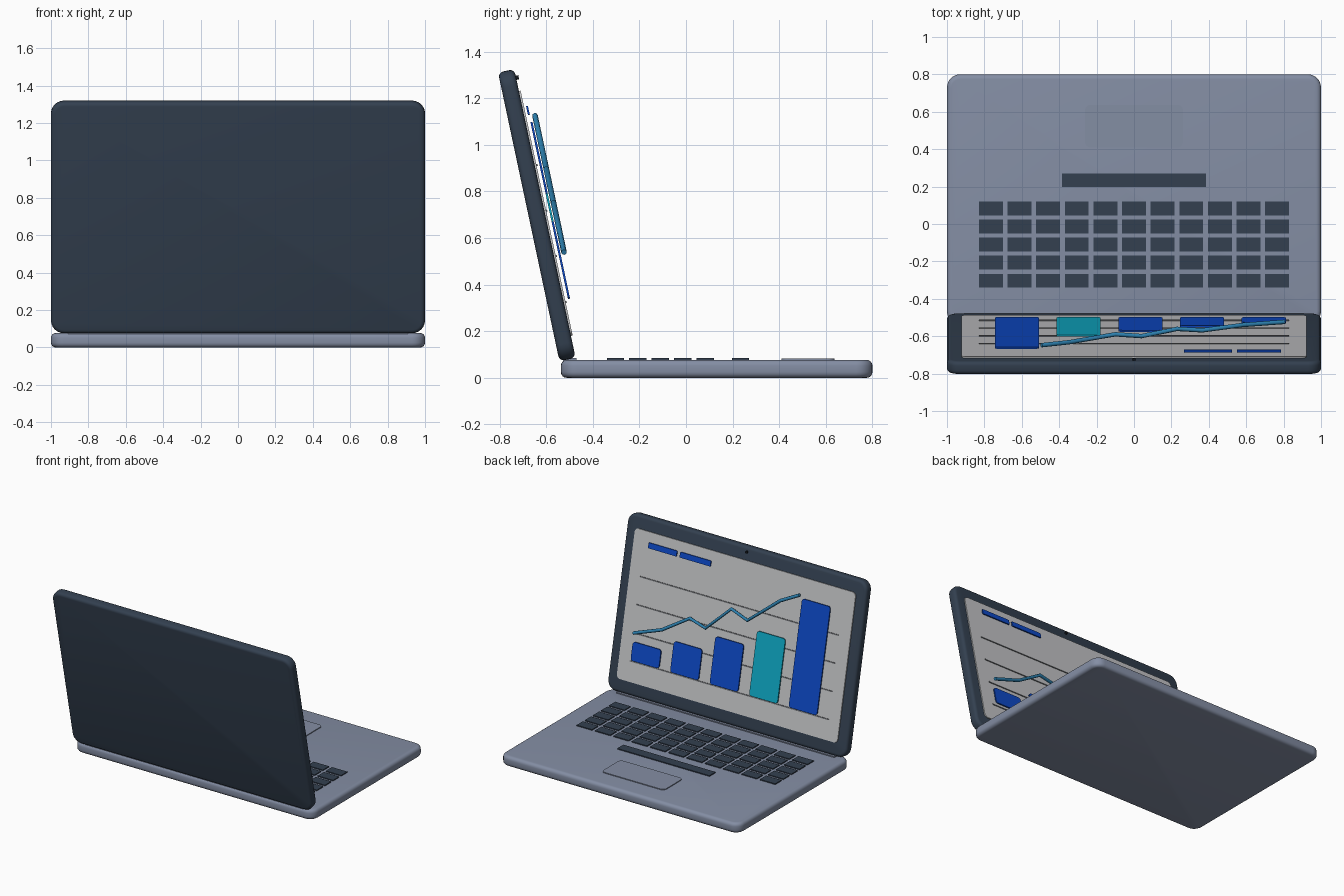
import bpy, bmesh, math
from mathutils import Matrix, Vector

if "Cube" in bpy.data.objects:
    bpy.data.objects.remove(bpy.data.objects["Cube"])


def material(name, r, g, b):
    lin = [((c / 255 + 0.055) / 1.055) ** 2.4 if c > 10 else c / 255 / 12.92 for c in (r, g, b)]
    m = bpy.data.materials.new(name)
    m.diffuse_color = (*lin, 1)
    m.use_nodes = True
    m.node_tree.nodes["Principled BSDF"].inputs["Base Color"].default_value = m.diffuse_color
    return m


GREY = material("body grey", 132, 142, 164)
DARK = material("dark slate", 51, 64, 80)
SCREEN = material("screen light grey", 197, 198, 200)
LINE = material("grid line grey", 120, 122, 126)
BLUE = material("chart blue", 13, 73, 200)
TEAL = material("chart teal", 14, 170, 198)
TREND = material("trend blue", 46, 132, 180)
BLACK = material("camera black", 18, 22, 28)

# Lid frame: local y runs up the lid, local z points out of the screen
A = math.radians(12)
S, C = math.sin(A), math.cos(A)
LID = Matrix(((-1, 0, 0, 0), (0, -S, C, -0.64), (0, C, S, 0.698), (0, 0, 0, 1)))
FLAT = Matrix.Identity(4)


def finish(obj, mat, frame):
    obj.data.materials.append(mat)
    obj.matrix_world = frame
    bpy.context.collection.objects.link(obj)
    return obj


def slab(name, x, y, z, mat, frame=FLAT, corner=0.0, edge=0.0):
    """Box from (min, max) ranges, with rounded plan corners and softened rims."""
    bm = bmesh.new()
    bmesh.ops.create_cube(bm, size=1)
    for v in bm.verts:
        v.co = Vector([(r[0] + r[1]) / 2 + k * (r[1] - r[0]) for k, r in zip(v.co, (x, y, z))])
    if corner:
        upright = [e for e in bm.edges if abs(e.verts[0].co.z - e.verts[1].co.z) > 1e-5]
        bmesh.ops.bevel(bm, geom=upright, offset=corner, segments=6, profile=0.5, affect='EDGES')
    if edge:
        rim = [e for e in bm.edges if abs(e.verts[0].co.z - e.verts[1].co.z) < 1e-5]
        bmesh.ops.bevel(bm, geom=rim, offset=edge, segments=4, profile=0.5, affect='EDGES')
    me = bpy.data.meshes.new(name)
    bm.to_mesh(me)
    bm.free()
    obj = finish(bpy.data.objects.new(name, me), mat, frame)
    if corner:
        bpy.context.view_layer.objects.active = obj
        obj.select_set(True)
        bpy.ops.object.shade_smooth_by_angle(angle=math.radians(35))
        obj.select_set(False)
    return obj


def on_lid(name, x, v, n, mat, **kw):
    return slab(name, (-x[1], -x[0]), v, n, mat, LID, **kw)


# Base and hinge
slab("base", (-1, 1), (-0.537, 0.8), (0, 0.077), GREY, corner=0.07, edge=0.025)
slab("hinge", (-0.91, 0.91), (-0.528, -0.47), (0.06, 0.085), GREY)

# Keyboard
for row in range(5):
    for col in range(11):
        cx, cy = (col - 5) * 0.153, 0.083 - row * 0.0965
        slab("key", (cx - 0.064, cx + 0.064), (cy - 0.037, cy + 0.037), (0.074, 0.084), DARK)
slab("space_bar", (-0.385, 0.385), (0.197, 0.27), (0.074, 0.084), DARK)

# Touchpad
slab("touchpad", (-0.262, 0.262), (0.409, 0.637), (0.074, 0.083), GREY, corner=0.03)

# Lid, screen panel and camera
on_lid("lid", (-1, 1), (-0.633, 0.633), (-0.0355, 0.0355), DARK, corner=0.07, edge=0.022)
on_lid("screen", (-0.922, 0.922), (-0.537, 0.537), (0.034, 0.043), SCREEN, corner=0.03)
on_lid("camera", (-0.009, 0.009), (0.586, 0.604), (0.034, 0.047), BLACK, corner=0.008)

# Chart grid lines
for i in range(4):
    v = -0.39 + 0.2 * i
    on_lid("grid_line", (-0.83, 0.83), (v - 0.004, v + 0.004), (0.042, 0.048), LINE)

# Chart bars
for i, h in enumerate((0.776, 0.463, 0.34, 0.222, 0.135)):
    cx = -0.626 + 0.33 * i
    on_lid("chart_bar", (cx - 0.118, cx + 0.118), (-0.38, -0.38 + h), (0.056, 0.065),
           TEAL if i == 1 else BLUE, corner=0.02)

# Heading strips
for x in ((0.267, 0.524), (0.55, 0.787)):
    on_lid("heading_strip", x, (0.427, 0.467), (0.052, 0.06), BLUE, corner=0.006)

# Trend line
points = [(0.805, -0.18), (0.58, -0.10), (0.365, 0.037), (0.23, 0.0),
          (0.04, 0.186), (-0.1, 0.139), (-0.345, 0.342), (-0.495, 0.42)]
curve = bpy.data.curves.new("trend_line", 'CURVE')
curve.dimensions = '3D'
curve.bevel_depth = 0.012
curve.bevel_resolution = 2
curve.use_fill_caps = True
spline = curve.splines.new('POLY')
spline.points.add(len(points) - 1)
for p, (x, v) in zip(spline.points, points):
    p.co = (-x, v, 0.081, 1)
finish(bpy.data.objects.new("trend_line", curve), TREND, LID)
